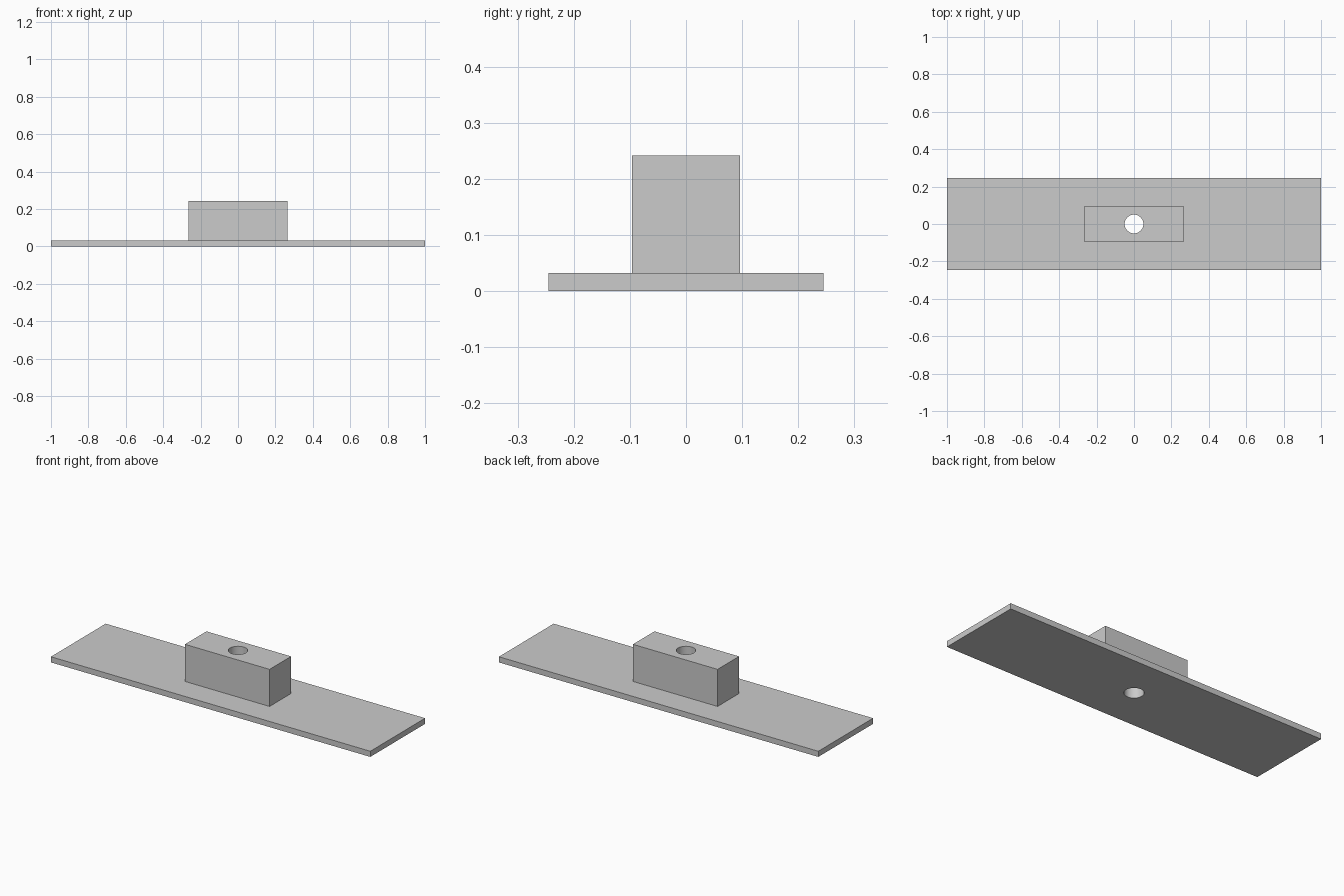
import bpy
import bmesh
from math import radians
from mathutils import Matrix, Vector

old = bpy.data.objects.get("Cube")
if old:
    bpy.data.objects.remove(old, do_unlink=True)

grey = bpy.data.materials.new("light_grey")
grey.use_nodes = True
grey.diffuse_color = (0.6, 0.6, 0.6, 1)
grey.node_tree.nodes["Principled BSDF"].inputs["Base Color"].default_value = grey.diffuse_color


def make_object(name, bm):
    mesh = bpy.data.meshes.new(name)
    bm.to_mesh(mesh)
    bm.free()
    mesh.materials.append(grey)
    obj = bpy.data.objects.new(name, mesh)
    bpy.context.collection.objects.link(obj)
    return obj


def box(name, width, depth, bottom, top):
    bm = bmesh.new()
    bmesh.ops.create_cube(bm, size=1)
    bmesh.ops.scale(bm, vec=Vector((width, depth, top - bottom)), verts=bm.verts)
    bmesh.ops.translate(bm, vec=Vector((0, 0, (bottom + top) / 2)), verts=bm.verts)
    return make_object(name, bm)


def apply_boolean(target, tool, operation):
    mod = target.modifiers.new(operation.title(), "BOOLEAN")
    mod.operation = operation
    mod.solver = "EXACT"
    mod.object = tool
    bpy.ops.object.select_all(action="DESELECT")
    target.select_set(True)
    bpy.context.view_layer.objects.active = target
    bpy.ops.object.modifier_apply(modifier=mod.name)
    bpy.data.objects.remove(tool, do_unlink=True)


# Base plate with the raised block fused onto it
plate_top, block_top = 0.032, 0.242
body = box("mounting_plate", 2.0, 0.49, 0, plate_top)
block = box("raised_block", 0.53, 0.192, plate_top / 2, block_top)
apply_boolean(body, block, "UNION")

# Round hole through block and plate
bm = bmesh.new()
bmesh.ops.create_cone(bm, cap_ends=True, segments=48, radius1=0.05, radius2=0.05,
                      depth=1, matrix=Matrix.Identity(4))
drill = make_object("hole_cutter", bm)
drill.hide_render = True
apply_boolean(body, drill, "DIFFERENCE")

# Smooth bore, sharp box edges
bpy.ops.object.shade_smooth_by_angle(angle=radians(30))
